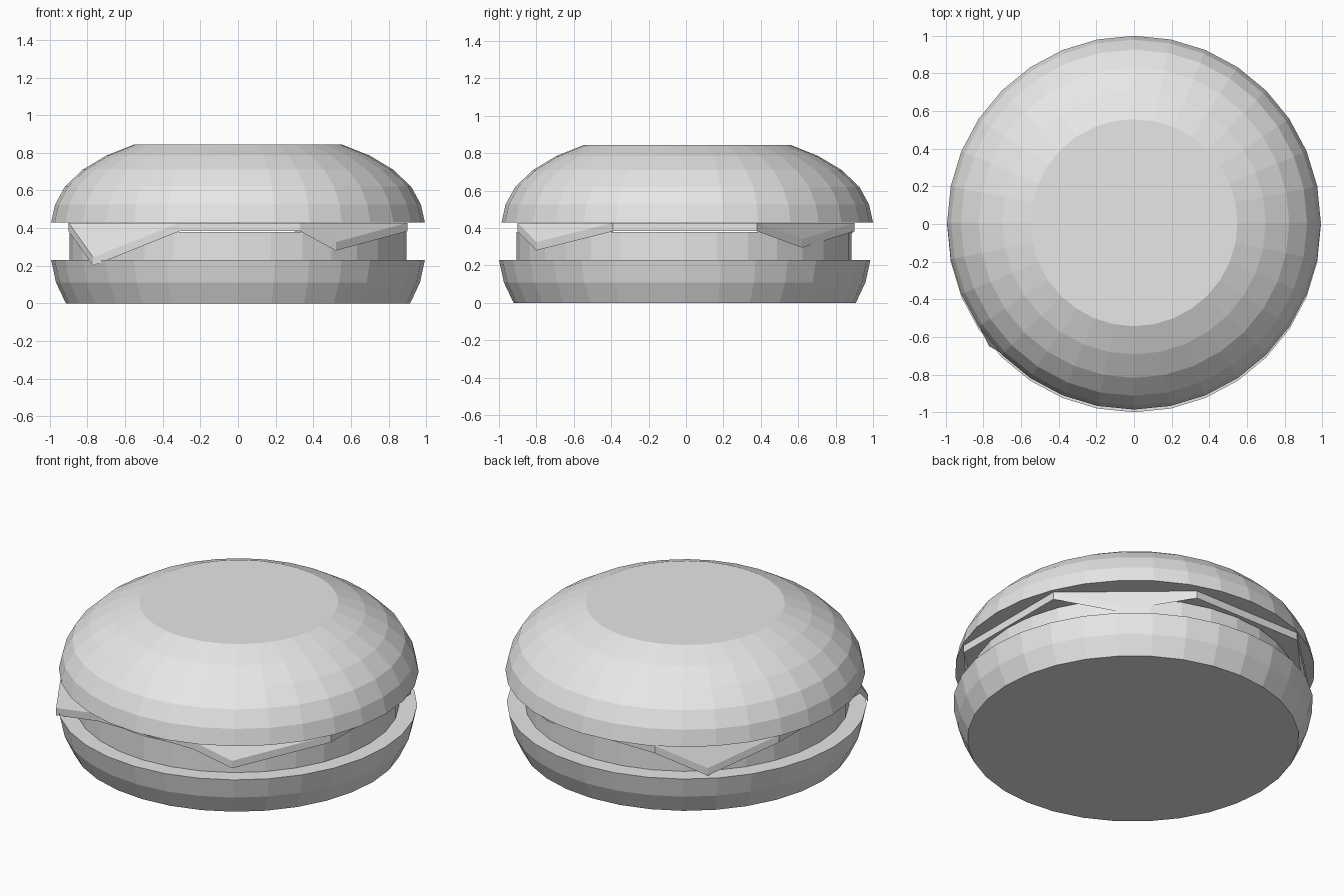
import bpy, bmesh, math

if "Cube" in bpy.data.objects:
    bpy.data.objects.remove(bpy.data.objects["Cube"])

grey = bpy.data.materials.new("plain grey")
grey.diffuse_color = (0.8, 0.8, 0.8, 1)
grey.use_nodes = True
grey.node_tree.nodes["Principled BSDF"].inputs["Base Color"].default_value = grey.diffuse_color


def finish(name, bm):
    bmesh.ops.recalc_face_normals(bm, faces=bm.faces)
    mesh = bpy.data.meshes.new(name)
    bm.to_mesh(mesh)
    bm.free()
    mesh.materials.append(grey)
    obj = bpy.data.objects.new(name, mesh)
    bpy.context.collection.objects.link(obj)
    return obj


def lathe(name, profile, cy=0.0, sides=32):
    """Closed solid of revolution from (radius, height) pairs, flat caps."""
    bm = bmesh.new()
    rings = []
    for r, z in profile:
        rings.append([bm.verts.new((r * math.cos(2 * math.pi * i / sides),
                                    cy + r * math.sin(2 * math.pi * i / sides), z))
                      for i in range(sides)])
    for a, b in zip(rings, rings[1:]):
        for i in range(sides):
            j = (i + 1) % sides
            bm.faces.new((a[i], a[j], b[j], b[i]))
    bm.faces.new(rings[0][::-1])
    bm.faces.new(rings[-1])
    return finish(name, bm)


# Buns and patty
lathe("bottom_bun", [(0.915, 0), (0.967, 0.11), (0.993, 0.23)], cy=-0.007)
lathe("top_bun", [(0.993, 0.43), (0.972, 0.525), (0.92, 0.62),
                  (0.825, 0.71), (0.70, 0.785), (0.55, 0.845)], cy=0.007)
lathe("patty", [(0.895, 0.22), (0.895, 0.378)], cy=-0.01)

# Cheese slice: flat octagon with four drooping corner flaps
Z, T = 0.383, 0.045
# each entry: fold start, drooped corner, fold end (counter-clockwise)
flaps = [
    ((-0.9, -0.39, Z), (-0.77, -0.65, 0.20), (-0.31, -0.9, Z)),
    ((0.33, -0.9, Z), (0.52, -0.80, 0.28), (0.9, -0.39, Z)),
    ((0.9, 0.38, Z), (0.645, 0.62, 0.295), (0.30, 0.9, Z)),
    ((-0.42, 0.9, Z), (-0.65, 0.72, 0.24), (-0.9, 0.39, Z)),
]
bm = bmesh.new()
low = [[bm.verts.new(p) for p in f] for f in flaps]
high = [[bm.verts.new((x, y, z + T)) for x, y, z in f] for f in flaps]
for layer in (low, high):
    for f in layer:
        bm.faces.new(f)
    bm.faces.new([v for f in layer for v in (f[0], f[2])])
lo, hi = sum(low, []), sum(high, [])
for i in range(len(lo)):
    j = (i + 1) % len(lo)
    bm.faces.new((lo[i], lo[j], hi[j], hi[i]))
finish("cheese_slice", bm)
